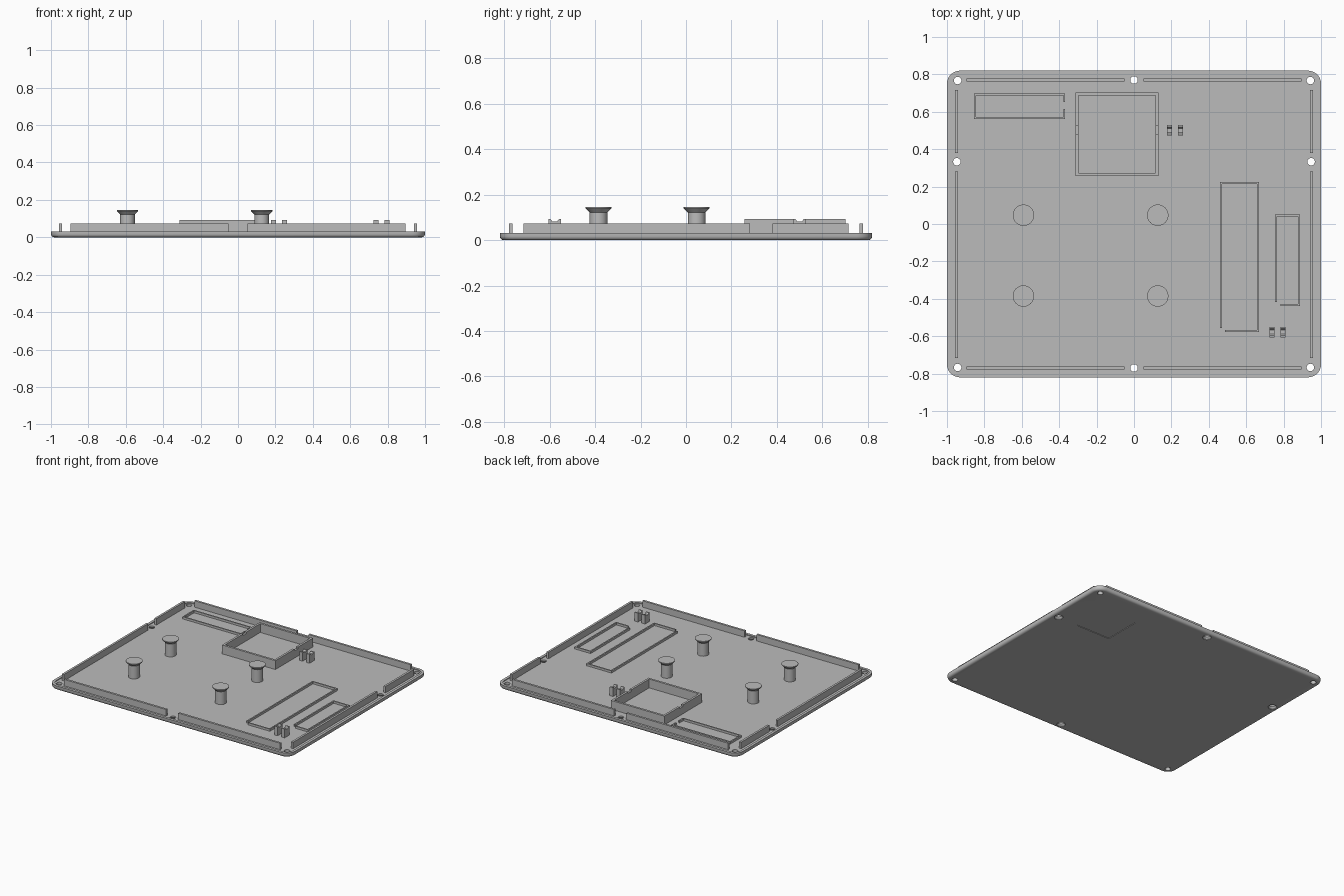
import bpy, bmesh, math
from mathutils import Vector

cube = bpy.data.objects.get("Cube")
if cube:
    bpy.data.objects.remove(cube, do_unlink=True)

grey = bpy.data.materials.new("plain grey")
grey.use_nodes = True
grey.diffuse_color = (0.5, 0.5, 0.5, 1)
grey.node_tree.nodes["Principled BSDF"].inputs["Base Color"].default_value = (0.5, 0.5, 0.5, 1)

FLOOR, RIM, SINK = 0.026, 0.032, 0.005


def finish(name, bm, smooth=False):
    bmesh.ops.recalc_face_normals(bm, faces=bm.faces)
    mesh = bpy.data.meshes.new(name)
    bm.to_mesh(mesh)
    bm.free()
    mesh.materials.append(grey)
    ob = bpy.data.objects.new(name, mesh)
    bpy.context.collection.objects.link(ob)
    if smooth:
        shade(ob)
    return ob


def shade(ob):
    bpy.ops.object.select_all(action='DESELECT')
    ob.select_set(True)
    bpy.context.view_layer.objects.active = ob
    bpy.ops.object.shade_smooth_by_angle(angle=math.radians(35))


def loft(bm, loops):
    """Skin a stack of equal-length loops and cap both ends."""
    rings = [[bm.verts.new(p) for p in loop] for loop in loops]
    n = len(rings[0])
    for a, b in zip(rings, rings[1:]):
        for i in range(n):
            j = (i + 1) % n
            bm.faces.new((a[i], a[j], b[j], b[i]))
    bm.faces.new(rings[0][::-1])
    bm.faces.new(rings[-1])


def lathe(bm, x, y, profile, n=32):
    loft(bm, [[(x + r * math.cos(math.tau * i / n), y + r * math.sin(math.tau * i / n), z)
               for i in range(n)] for r, z in profile])


def box(bm, x0, x1, y0, y1, z0, z1):
    loft(bm, [[(x0, y0, z), (x1, y0, z), (x1, y1, z), (x0, y1, z)] for z in (z0, z1)])


def rounded(inset, z, hx=1.0, hy=0.82, radius=0.07, steps=8):
    r = radius - inset
    pts = []
    for k, (sx, sy) in enumerate(((1, 1), (-1, 1), (-1, -1), (1, -1))):
        for i in range(steps + 1):
            a = math.pi / 2 * (k + i / steps)
            pts.append((sx * (hx - radius) + r * math.cos(a),
                        sy * (hy - radius) + r * math.sin(a), z))
    return pts


def cut(target, cutter):
    """Subtract the cutter and bake the result."""
    mod = target.modifiers.new("cut", 'BOOLEAN')
    mod.operation, mod.solver, mod.object = 'DIFFERENCE', 'EXACT', cutter
    cutter.hide_render = True
    dg = bpy.context.evaluated_depsgraph_get()
    mesh = bpy.data.meshes.new_from_object(target.evaluated_get(dg))
    target.modifiers.clear()
    target.data = mesh
    bpy.data.objects.remove(cutter, do_unlink=True)


# Base plate: rounded lower edge, thin raised rim, flat floor
bm = bmesh.new()
edge = [(0.018, 0), (0.009, 0.002), (0.003, 0.008), (0, 0.016), (0, RIM), (0.02, RIM), (0.02, FLOOR)]
loft(bm, [rounded(i, z) for i, z in edge])
plate = finish("base_plate", bm)

# Screw holes (countersunk at the edge middles) and shallow label recess
bm = bmesh.new()
for s in (-1, 1):
    for t in (-1, 1):
        lathe(bm, 0.943 * s, 0.767 * t, [(0.02, -0.02), (0.02, 0.06)], 24)
    for x, y in ((0, 0.77 * s), (0.947 * s, 0.333)):
        lathe(bm, x, y, [(0.03, -0.02), (0.03, 0.004), (0.02, 0.016), (0.02, 0.06)], 24)
box(bm, 0.5, 0.78, 0.33, 0.61, -0.02, 0.004)
cut(plate, finish("hole_cutter", bm))
shade(plate)

# Locating rails around the edge
z0 = FLOOR - SINK
for s, side in ((-1, "front"), (1, "back")):
    bm = bmesh.new()
    for t in (-1, 1):
        xs = sorted((0.05 * t, 0.895 * t))
        box(bm, *xs, 0.771 * s - 0.008, 0.771 * s + 0.008, z0, 0.074)
    finish(side + "_rails", bm)
for s, side in ((-1, "right"), (1, "left")):
    bm = bmesh.new()
    for ys in ((-0.716, 0.282), (0.38, 0.716)):
        box(bm, 0.949 * s - 0.008, 0.949 * s + 0.008, *ys, z0, 0.074)
    finish(side + "_rails", bm)

# Flared standoff posts
for row, y in (("front", -0.385), ("back", 0.047)):
    for side, x in (("right", -0.591), ("left", 0.127)):
        bm = bmesh.new()
        lathe(bm, x, y, [(0.039, z0), (0.039, 0.122), (0.057, 0.14), (0.057, 0.146)])
        finish(f"{row}_{side}_standoff", bm, True)


def frame(name, x0, x1, y0, y1, w, top, gap):
    """Rectangular wall frame with one box-shaped gap removed."""
    bm = bmesh.new()
    box(bm, x0, x1, y0, y1, z0, top)
    outer = finish(name, bm)
    bm = bmesh.new()
    box(bm, x0 + w, x1 - w, y0 + w, y1 - w, 0, top + 0.1)
    cut(outer, finish("inside_cutter", bm))
    bm = bmesh.new()
    box(bm, *gap)
    cut(outer, finish("gap_cutter", bm))


# Tall square compartment with wire notches, and low outline frames
frame("square_compartment", -0.312, 0.13, 0.257, 0.702, 0.016, 0.092,
      (-0.4, 0.2, 0.482, 0.523, 0.08, 0.2))
LOW = 0.042
frame("back_right_outline", -0.855, -0.368, 0.562, 0.697, 0.01, LOW,
      (-0.39, -0.35, 0.615, 0.653, 0, 0.2))
frame("long_outline", 0.46, 0.668, -0.577, 0.225, 0.01, LOW,
      (0.44, 0.487, -0.6, -0.555, 0, 0.2))
frame("short_outline", 0.755, 0.887, -0.438, 0.05, 0.01, LOW,
      (0.74, 0.782, -0.46, -0.416, 0, 0.2))

# Paired wire clips with a shallow saddle in the top
for name, x, y in (("back", 0.177, 0.5), ("front", 0.725, -0.578)):
    for k in range(2):
        bm = bmesh.new()
        prof = [(-0.028, z0), (0.028, z0), (0.028, 0.092), (0.018, 0.092),
                (0.01, 0.082), (-0.01, 0.082), (-0.018, 0.092), (-0.028, 0.092)]
        xa = x + 0.058 * k
        loft(bm, [[(px, y + dy, z) for dy, z in prof] for px in (xa, xa + 0.027)])
        finish(f"{name}_wire_clip_{k + 1}", bm)
